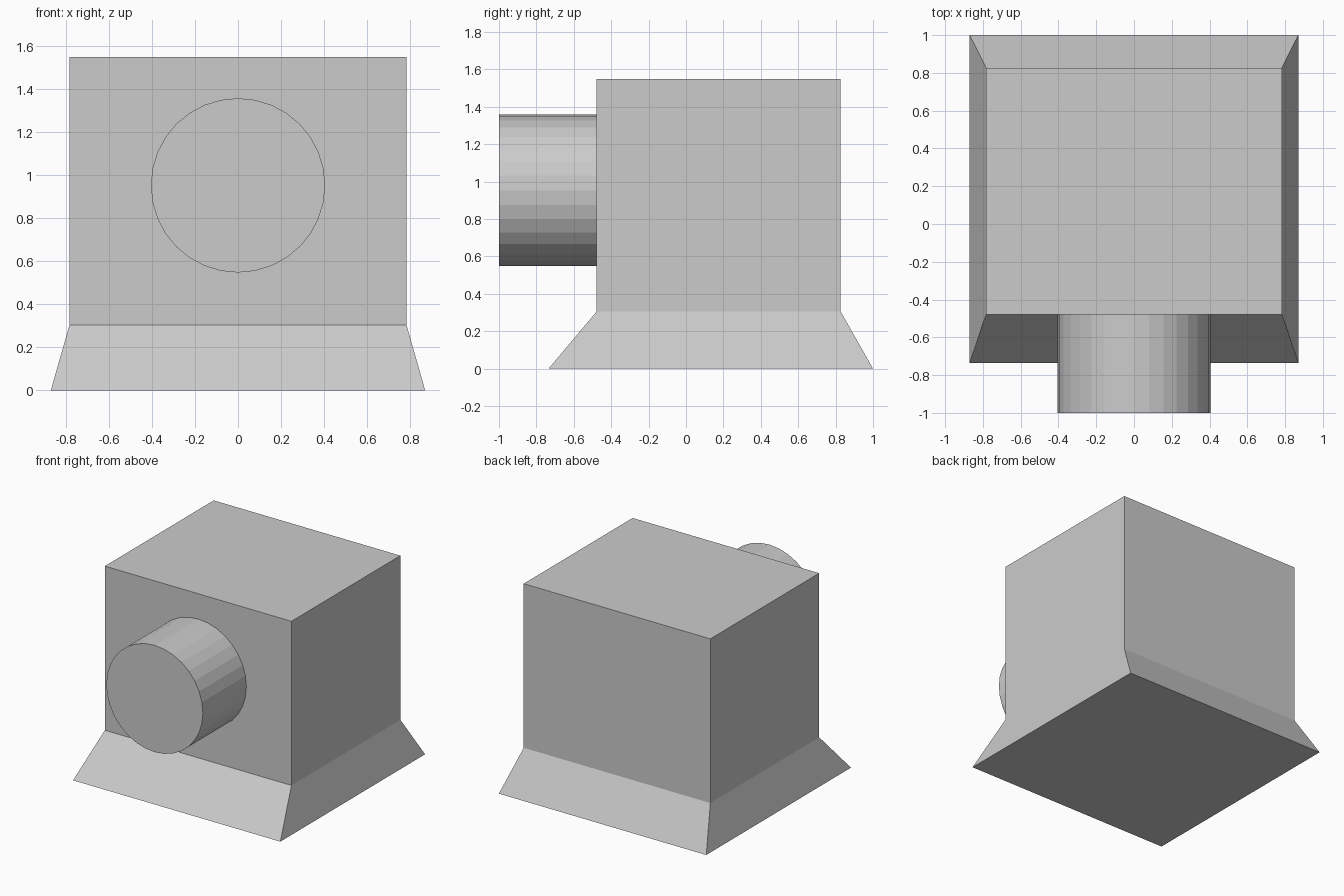
import bpy, bmesh
from math import radians
from mathutils import Matrix

if "Cube" in bpy.data.objects:
    bpy.data.objects.remove(bpy.data.objects["Cube"])


def add_object(name, bm):
    bmesh.ops.recalc_face_normals(bm, faces=bm.faces)
    mesh = bpy.data.meshes.new(name)
    bm.to_mesh(mesh)
    bm.free()
    obj = bpy.data.objects.new(name, mesh)
    bpy.context.collection.objects.link(obj)
    return obj


# Housing: rectangular rings (half width, y front, y back, z) from flared foot to flat top
rings = [(0.87, -0.735, 1.0, 0.0),
         (0.783, -0.478, 0.827, 0.305),
         (0.783, -0.478, 0.827, 1.55)]
bm = bmesh.new()
loops = [[bm.verts.new(p) for p in ((-w, y0, z), (w, y0, z), (w, y1, z), (-w, y1, z))]
         for w, y0, y1, z in rings]
for low, high in zip(loops, loops[1:]):
    for i in range(4):
        j = (i + 1) % 4
        bm.faces.new((low[i], low[j], high[j], high[i]))
bm.faces.new(loops[0][::-1])
bm.faces.new(loops[-1])
add_object("housing", bm)

# Round barrel on the front face
front, back = -1.0, -0.475
bm = bmesh.new()
bmesh.ops.create_cone(bm, cap_ends=True, segments=32, radius1=0.405, radius2=0.405,
                      depth=back - front,
                      matrix=Matrix.Translation((0, (front + back) / 2, 0.953))
                      @ Matrix.Rotation(radians(90), 4, 'X'))
add_object("front_barrel", bm)
